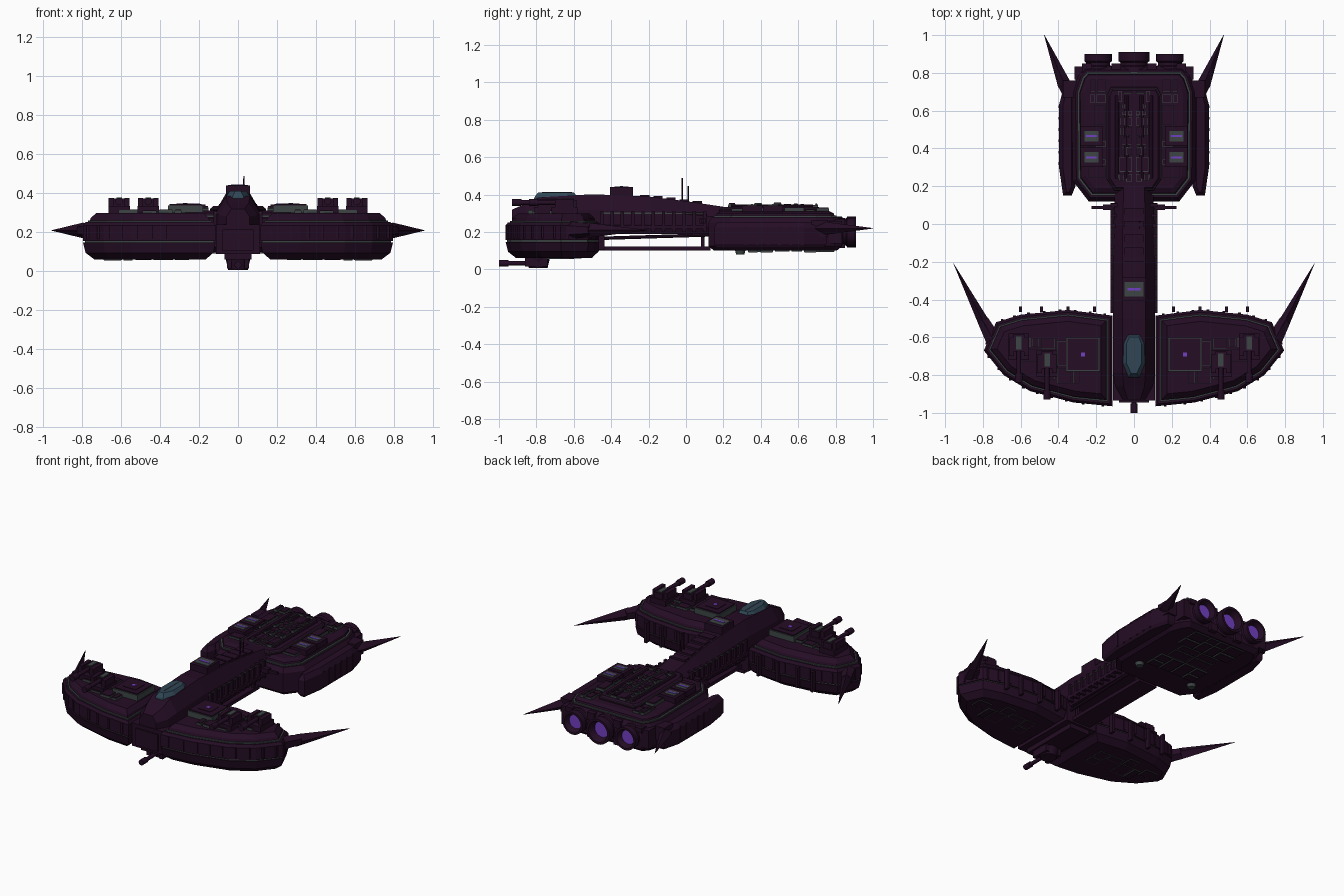
import bpy, bmesh, math, random
from mathutils import Vector

if "Cube" in bpy.data.objects:
    bpy.data.objects.remove(bpy.data.objects["Cube"])
random.seed(7)

def mat(name, r, g, b):
    m = bpy.data.materials.new(name)
    m.diffuse_color = (r, g, b, 1)
    m.use_nodes = True
    m.node_tree.nodes["Principled BSDF"].inputs["Base Color"].default_value = m.diffuse_color
    return m

HULL = mat("dark_plum_hull", 0.018, 0.004, 0.018)
TRIM = mat("grey_green_trim", 0.048, 0.06, 0.06)
GLASS = mat("blue_canopy", 0.03, 0.062, 0.092)
GLOW = mat("violet_glow", 0.17, 0.05, 0.55)

def finish(name, bm, m, mirror=False, smooth=False):
    bmesh.ops.recalc_face_normals(bm, faces=bm.faces)
    me = bpy.data.meshes.new(name)
    bm.to_mesh(me)
    bm.free()
    me.materials.append(m)
    if smooth:
        me.shade_smooth()
        me.set_sharp_from_angle(angle=math.radians(35))
    ob = bpy.data.objects.new(name, me)
    bpy.context.collection.objects.link(ob)
    if mirror:
        ob.modifiers.new("mirror", 'MIRROR').use_mirror_merge = False
    return ob

def loft(name, rings, m, mirror=False, smooth=False):
    """Bridge rings of 3D points and cap both ends."""
    bm = bmesh.new()
    vs = [[bm.verts.new(p) for p in r] for r in rings]
    n = len(vs[0])
    for a, b in zip(vs, vs[1:]):
        for i in range(n):
            bm.faces.new((a[i], a[(i + 1) % n], b[(i + 1) % n], b[i]))
    bm.faces.new(vs[0][::-1])
    bm.faces.new(vs[-1])
    return finish(name, bm, m, mirror, smooth)

def inset(poly, d):
    """Offset a counter-clockwise convex outline inward."""
    out, n = [], len(poly)
    for i in range(n):
        a, b, c = (Vector(poly[j % n]) for j in (i - 1, i, i + 1))
        e, f = (b - a).normalized(), (c - b).normalized()
        n1, n2 = Vector((-e.y, e.x)), Vector((-f.y, f.x))
        out.append(b + (n1 + n2) / (1 + n1.dot(n2)) * d)
    return out

def prism(name, outline, levels, m, mirror=False):
    return loft(name, [[(p[0], p[1], z) for p in inset(outline, d)] for z, d in levels], m, mirror)

def boxes(name, items, m, mirror=False):
    """items: (cx, cy, cz, sx, sy, sz)"""
    bm = bmesh.new()
    for x, y, z, sx, sy, sz in items:
        for v in bmesh.ops.create_cube(bm, size=1)['verts']:
            v.co = (x + v.co.x * sx, y + v.co.y * sy, z + v.co.z * sz)
    return finish(name, bm, m, mirror)

def tube(name, p, q, r1, r2, m=HULL, mirror=False, seg=12):
    p, q = Vector(p), Vector(q)
    bm = bmesh.new()
    bmesh.ops.create_cone(bm, cap_ends=True, segments=seg, radius1=r1, radius2=r2, depth=(q - p).length)
    rot = (q - p).to_track_quat('Z', 'Y').to_matrix().to_4x4()
    bmesh.ops.transform(bm, matrix=rot, verts=bm.verts)
    bmesh.ops.translate(bm, vec=(p + q) / 2, verts=bm.verts)
    return finish(name, bm, m, mirror, True)

def split(x0, y0, x1, y1, size):
    """Randomly divide a rectangle into panels."""
    w, h = x1 - x0, y1 - y0
    if max(w, h) < size or (max(w, h) < size * 1.6 and random.random() < 0.3):
        return [(x0, y0, x1, y1)]
    t = random.uniform(0.35, 0.65)
    if w > h:
        c = x0 + w * t
        return split(x0, y0, c, y1, size) + split(c, y0, x1, y1, size)
    c = y0 + h * t
    return split(x0, y0, x1, c, size) + split(x0, c, x1, y1, size)

def inside(poly, x, y):
    return all((b[0] - a[0]) * (y - a[1]) - (b[1] - a[1]) * (x - a[0]) >= 0
               for a, b in zip(poly, poly[1:] + poly[:1]))

def panels(name, rect, poly, z, size, hmax, sign=1, mirror=True):
    """Raised plates with a grey rim, kept inside an outline."""
    low, top = [], []
    for x0, y0, x1, y1 in split(*rect, size):
        if not all(inside(poly, x, y) for x in (x0, x1) for y in (y0, y1)) or random.random() < 0.08:
            continue
        h = random.uniform(0.4, 1) * hmax
        cx, cy, w, d = (x0 + x1) / 2, (y0 + y1) / 2, x1 - x0 - 0.01, y1 - y0 - 0.01
        low.append((cx, cy, z + sign * h * 0.4, w, d, h * 0.8))
        top.append((cx, cy, z + sign * h * 0.5, w - 0.007, d - 0.007, h))
    boxes(name + "_rims", low, TRIM, mirror)
    boxes(name + "_plates", top, HULL, mirror)

# Crescent front wings, stacked in tiers with a grey seam
wing = [(0.115, -0.965), (0.32, -0.945), (0.55, -0.885), (0.69, -0.80), (0.795, -0.67),
        (0.73, -0.52), (0.60, -0.48), (0.35, -0.455), (0.115, -0.485)]
prism("wing_lower", wing, [(0.062, 0.05), (0.095, 0.012), (0.148, 0)], HULL, True)
prism("wing_seam", wing, [(0.145, 0.008), (0.16, 0.008)], TRIM, True)
prism("wing_upper", wing, [(0.157, 0), (0.235, 0), (0.252, 0.012)], HULL, True)
prism("wing_deck_trim", wing, [(0.25, 0.022), (0.26, 0.022)], TRIM, True)
prism("wing_deck", wing, [(0.25, 0.027), (0.275, 0.035), (0.30, 0.06)], HULL, True)
panels("wing_top", (0.13, -0.93, 0.76, -0.49), inset(wing, 0.055), 0.298, 0.11, 0.022)
panels("wing_belly", (0.13, -0.93, 0.76, -0.49), inset(wing, 0.05), 0.064, 0.13, 0.012, -1)
# Vertical ribs round the wing edge
ribs = []
for a, b in zip(wing[:-1], wing[1:]):
    a, b = Vector(a), Vector(b)
    k = max(2, int((b - a).length / 0.07))
    ribs += [(*a.lerp(b, (i + 0.5) / k), 0.20, 0.014, 0.012, 0.07) for i in range(k)]
boxes("wing_edge_ribs", ribs, HULL, True)
boxes("wing_rear_posts", [(x, -0.452, 0.17, 0.016, 0.03, 0.13) for x in (0.21, 0.35, 0.49, 0.60)], HULL, True)
# Raised hatch with light on each wing
boxes("wing_hatch_rim", [(0.27, -0.69, 0.32, 0.18, 0.18, 0.036)], TRIM, True)
boxes("wing_hatch", [(0.27, -0.69, 0.325, 0.165, 0.165, 0.04), (0.27, -0.69, 0.33, 0.09, 0.09, 0.036)], HULL, True)
boxes("wing_light", [(0.27, -0.69, 0.348, 0.022, 0.022, 0.004)], GLOW, True)
# Wing gun turrets
for i, (x, y) in enumerate(((0.46, -0.74), (0.61, -0.65))):
    boxes(f"turret_{i}_body", [(x, y, 0.315, 0.11, 0.14, 0.04), (x - 0.04, y, 0.345, 0.026, 0.10, 0.065),
                               (x + 0.04, y, 0.345, 0.026, 0.10, 0.065), (x, y + 0.02, 0.35, 0.06, 0.09, 0.045)], HULL, True)
    boxes(f"turret_{i}_cover", [(x, y + 0.02, 0.375, 0.028, 0.07, 0.006)], TRIM, True)
    tube(f"turret_{i}_barrel", (x, y, 0.358), (x, y - 0.17, 0.358), 0.013, 0.013, mirror=True)
    tube(f"turret_{i}_muzzle", (x, y - 0.14, 0.358), (x, y - 0.19, 0.358), 0.019, 0.019, mirror=True)

# Swept spikes with mounts
def spike(name, base, tip, w, h):
    b, t = Vector(base), Vector(tip)
    d = (t - b).normalized()
    s = Vector((d.y, -d.x, 0))
    u = Vector((0, 0, 1))
    ring = lambda c, k: [c + s * w * k, c + u * h * k, c - s * w * k, c - u * h * k]
    loft(name, [ring(b, 0.8), ring(b.lerp(t, 0.2), 1), ring(t, 0.03)], HULL, True)
spike("front_spike", (0.755, -0.60, 0.21), (0.955, -0.21, 0.21), 0.03, 0.04)
spike("rear_spike", (0.345, 0.68, 0.22), (0.475, 1.0, 0.22), 0.035, 0.035)
tube("front_spike_mount", (0.73, -0.64, 0.21), (0.80, -0.51, 0.21), 0.05, 0.035, mirror=True, seg=6)
boxes("rear_spike_mount", [(0.34, 0.715, 0.22, 0.07, 0.09, 0.09)], HULL, True)

# Central spine with sloping nose
def section(y, w, b, t):
    h = t - b
    half = [(w * 0.8, b), (w, b + h * 0.25), (w, b + h * 0.6), (w * 0.55, t)]
    return [(x, y, z) for x, z in half] + [(-x, y, z) for x, z in half[::-1]]
loft("spine", [section(*s) for s in ((-0.93, 0.06, 0.22, 0.32), (-0.86, 0.1, 0.2, 0.35), (-0.79, 0.11, 0.19, 0.385),
     (-0.5, 0.11, 0.19, 0.402), (-0.2, 0.11, 0.19, 0.39), (0.0, 0.108, 0.19, 0.365), (0.2, 0.1, 0.19, 0.335))], HULL)
boxes("nose_base", [(0, -0.71, 0.165, 0.224, 0.45, 0.15), (0, -0.92, 0.16, 0.16, 0.05, 0.11),
                    (0, -0.7, 0.075, 0.14, 0.4, 0.03)], HULL)
boxes("spine_ribs", [(0.105, -0.45 + i * 0.055, 0.255, 0.04, 0.018, 0.11) for i in range(11)], HULL, True)
boxes("spine_side_rail", [(0.11, -0.18, 0.225, 0.03, 0.58, 0.02)], HULL, True)
boxes("spine_trim", [(0.112, -0.18, 0.30, 0.006, 0.56, 0.008)], TRIM, True)
boxes("spine_top_plates", [(0, y, z, 0.10, 0.05, 0.02) for y, z in
      ((-0.22, 0.388), (-0.15, 0.383), (-0.08, 0.375), (-0.01, 0.365), (0.06, 0.355))], HULL)
boxes("spine_block", [(0, -0.345, 0.415, 0.125, 0.125, 0.05)], HULL)
boxes("spine_block_frame", [(0, -0.345, 0.441, 0.10, 0.075, 0.004)], TRIM)
boxes("spine_block_light", [(0, -0.345, 0.444, 0.07, 0.014, 0.004)], GLOW)
boxes("cross_guns", [(0.16, 0.088, 0.26, 0.13, 0.016, 0.016), (0.14, 0.088, 0.26, 0.05, 0.03, 0.03)], HULL, True)
# Keel and open struts below the spine
boxes("keel", [(0, -0.19, 0.113, 0.13, 0.64, 0.022)], HULL)
tube("keel_strut", (0.08, -0.5, 0.165), (0.08, 0.14, 0.185), 0.009, 0.009, mirror=True, seg=8)
boxes("keel_posts", [(0.05, y, 0.155, 0.016, 0.02, 0.08) for y in (-0.46, 0.09)], HULL, True)
# Canopy and antennas
canopy = [(-0.03, -0.815), (0.03, -0.815), (0.065, -0.74), (0.065, -0.63), (0.04, -0.575),
          (-0.04, -0.575), (-0.065, -0.63), (-0.065, -0.74)]
prism("canopy", canopy, [(0.345, 0), (0.385, 0.004), (0.412, 0.024)], GLASS)
boxes("canopy_bar", [(0, -0.69, 0.412, 0.005, 0.16, 0.004)], TRIM)
tube("antenna_tall", (0.03, -0.02, 0.35), (0.03, -0.02, 0.488), 0.004, 0.003)
tube("antenna_short", (0.03, 0.012, 0.34), (0.03, 0.012, 0.445), 0.004, 0.003)
# Belly gun
tube("belly_turret", (0, -0.79, 0.07), (0, -0.79, 0.008), 0.065, 0.05, seg=16)
boxes("belly_turret_cheeks", [(0.045, -0.80, 0.038, 0.025, 0.12, 0.045)], HULL, True)
tube("belly_barrel", (0, -0.8, 0.033), (0, -0.99, 0.033), 0.012, 0.012)
tube("belly_muzzle", (0, -0.95, 0.033), (0, -1.0, 0.033), 0.018, 0.018)

# Rear hull tiers
half = [(0.24, 0.12), (0.325, 0.23), (0.33, 0.70), (0.30, 0.79), (0.26, 0.835)]
rear = half + [(-x, y) for x, y in half[::-1]]
prism("rear_hull", rear, [(0.10, 0.03), (0.125, 0), (0.25, 0), (0.28, 0.02)], HULL)
prism("rear_deck_trim", rear, [(0.275, 0.03), (0.288, 0.03)], TRIM)
prism("rear_deck", rear, [(0.27, 0.035), (0.30, 0.045), (0.312, 0.07)], HULL)
panels("rear_deck", (0.145, 0.17, 0.30, 0.77), inset(rear, 0.05), 0.305, 0.085, 0.03)
panels("rear_belly", (0.0, 0.15, 0.31, 0.80), inset(rear, 0.03), 0.102, 0.13, 0.012, -1)
tube("belly_dome", (0.2, 0.29, 0.11), (0.2, 0.29, 0.08), 0.03, 0.022, TRIM, True, 16)
# Central rear superstructure
tower = [(-0.1, 0.18), (0.1, 0.18), (0.14, 0.24), (0.14, 0.68), (0.12, 0.72), (-0.12, 0.72), (-0.14, 0.68), (-0.14, 0.24)]
prism("tower_trim", tower, [(0.29, 0), (0.325, 0)], TRIM)
prism("tower", tower, [(0.29, -0.004), (0.318, -0.004), (0.335, 0.012)], HULL)
panels("tower", (0.005, 0.19, 0.135, 0.71), inset(tower, 0.01), 0.332, 0.065, 0.026)
for x in (0.04, 0.09):
    tube("tower_pipe", (x, 0.24, 0.338), (x, 0.68, 0.338), 0.01, 0.01, mirror=True, seg=8)
# Light housings on the rear deck
ys = (0.353, 0.465)
boxes("rear_light_housing", [(0.225, y, 0.325, 0.115, 0.105, 0.036) for y in ys], HULL, True)
boxes("rear_light_frame", [(0.225, y, 0.344, 0.075, 0.055, 0.004) for y in ys], TRIM, True)
boxes("rear_light", [(0.225, y, 0.347, 0.06, 0.011, 0.004) for y in ys], GLOW, True)
# Side pods
pod = [(0.33, 0.15), (0.375, 0.15), (0.397, 0.30), (0.397, 0.63), (0.365, 0.75), (0.31, 0.75), (0.31, 0.2)]
prism("side_pod", pod, [(0.115, 0.012), (0.135, 0), (0.225, 0), (0.255, 0.02)], HULL, True)
boxes("side_pod_ribs", [(0.385, 0.32 + i * 0.06, 0.18, 0.03, 0.014, 0.10) for i in range(6)], HULL, True)

# Engines: hollow bells with glowing discs
def ring(cx, y, r):
    return [(cx + r * math.cos(a * math.tau / 24), y, 0.2 + r * math.sin(a * math.tau / 24)) for a in range(24)]
for name, cx, r, end, mir in (("centre_engine", 0, 0.082, 0.91, False), ("side_engine", 0.19, 0.073, 0.90, True)):
    prof = [(0.78, r), (0.835, r), (0.84, r * 0.88), (0.855, r * 0.88), (0.862, r),
            (end, r), (end, r * 0.82), (0.86, r * 0.62)]
    loft(name, [ring(cx, y, q) for y, q in prof], HULL, mir, True)
    tube(name + "_glow", (cx, 0.855, 0.2), (cx, 0.868, 0.2), r * 0.62, r * 0.62, GLOW, mir, 24)
boxes("engine_blocks", [(0.285, 0.80, 0.2, 0.06, 0.07, 0.12), (0.095, 0.825, 0.25, 0.05, 0.05, 0.05),
                        (0.095, 0.825, 0.14, 0.05, 0.05, 0.05), (0.25, 0.82, 0.255, 0.05, 0.06, 0.03)], HULL, True)
